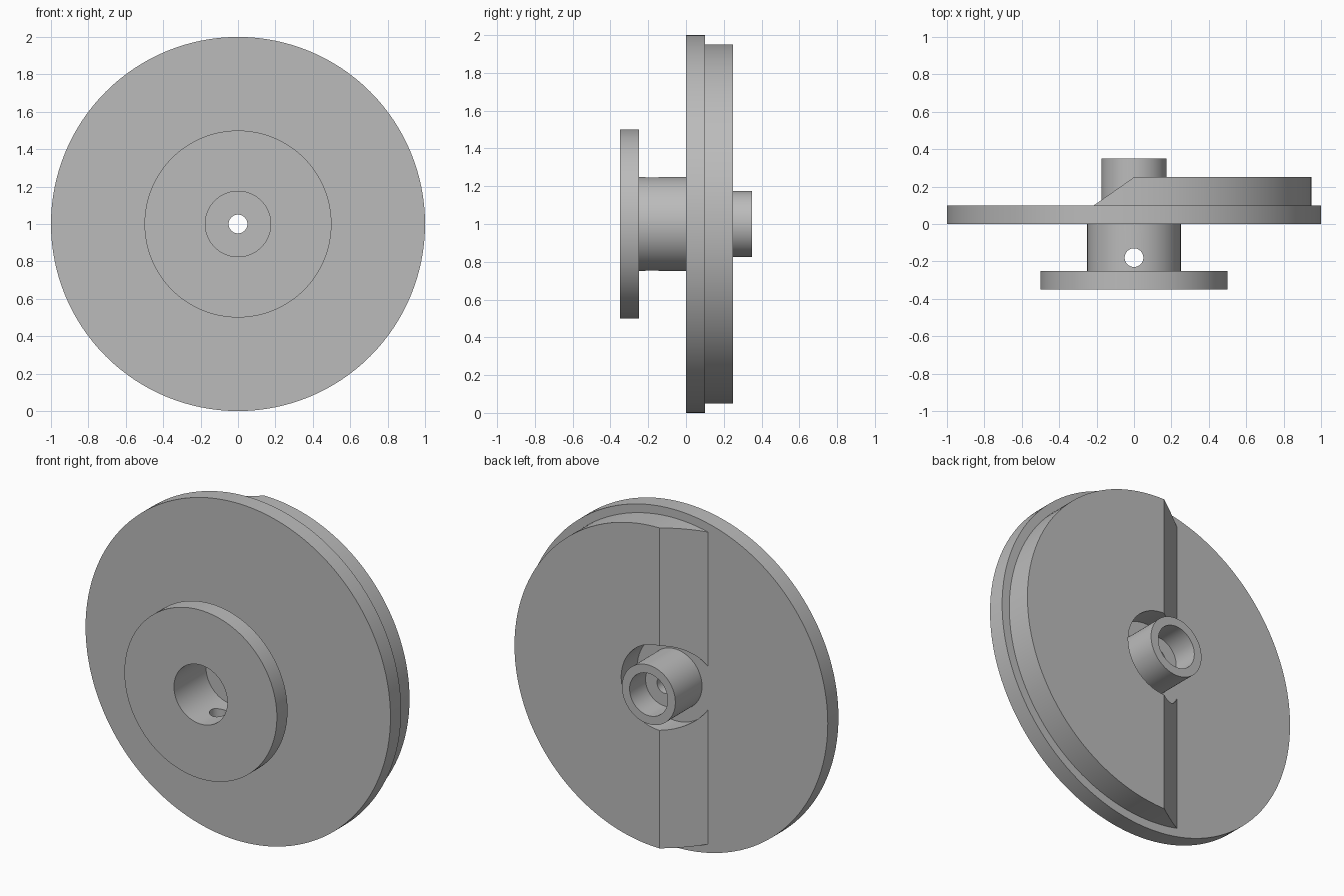
import bpy, bmesh, math
from mathutils import Matrix

old = bpy.data.objects.get("Cube")
if old:
    bpy.data.objects.remove(old, do_unlink=True)

SEGMENTS = 128
AXIS_Z = 1.0  # height of the wheel axis

grey = bpy.data.materials.new("plain grey")
grey.use_nodes = True
colour = (0.5, 0.5, 0.5, 1)
grey.diffuse_color = colour
grey.node_tree.nodes["Principled BSDF"].inputs["Base Color"].default_value = colour


def make_object(name, bm):
    bmesh.ops.recalc_face_normals(bm, faces=bm.faces)
    mesh = bpy.data.meshes.new(name)
    bm.to_mesh(mesh)
    bm.free()
    mesh.materials.append(grey)
    obj = bpy.data.objects.new(name, mesh)
    bpy.context.collection.objects.link(obj)
    return obj


def lathe(name, profile):
    """Turn a closed (radius, y) profile around the horizontal y axis."""
    bm = bmesh.new()
    rings = []
    for i in range(SEGMENTS):
        a = 2 * math.pi * i / SEGMENTS
        rings.append([bm.verts.new((r * math.sin(a), y, AXIS_Z + r * math.cos(a)))
                      for r, y in profile])
    n = len(profile)
    for i in range(SEGMENTS):
        a, b = rings[i], rings[(i + 1) % SEGMENTS]
        for j in range(n):
            k = (j + 1) % n
            bm.faces.new((a[j], a[k], b[k], b[j]))
    return make_object(name, bm)


def cut(target, cutter, operation):
    mod = target.modifiers.new("cut", "BOOLEAN")
    mod.object, mod.operation, mod.solver = cutter, operation, "EXACT"
    bpy.context.view_layer.objects.active = target
    bpy.ops.object.modifier_apply(modifier=mod.name)
    bpy.data.objects.remove(cutter, do_unlink=True)


# Wheel body: flange, hub, large disc and rear sleeve, with stepped bore
body = lathe("wheel_body", [
    (0.05, -0.05), (0.175, -0.05), (0.175, -0.35), (0.5, -0.35),
    (0.5, -0.25), (0.25, -0.25), (0.25, 0), (1, 0), (1, 0.1),
    (0.175, 0.1), (0.175, 0.35), (0.125, 0.35), (0.125, 0.2), (0.05, 0.2)])

# Cross pin hole through the hub
bm = bmesh.new()
bmesh.ops.create_cone(bm, cap_ends=True, segments=48, radius1=0.05, radius2=0.05,
                      depth=0.8, matrix=Matrix.Translation((0, -0.18, AXIS_Z)))
cut(body, make_object("pin_hole_cutter", bm), "DIFFERENCE")

# Raised half disc with a clearance pocket and a sloping front edge
ramp = lathe("ramped_half_disc",
             [(0.25, 0.1), (0.95, 0.1), (0.95, 0.25), (0.25, 0.25)])
bm = bmesh.new()
outline = [(-0.357, 0), (0.214, 0.4), (1.2, 0.4), (1.2, 0)]
face = bm.faces.new([bm.verts.new((x, y, -0.2)) for x, y in outline])
extruded = bmesh.ops.extrude_face_region(bm, geom=[face])["geom"]
bmesh.ops.translate(bm, vec=(0, 0, 2.4),
                    verts=[v for v in extruded if isinstance(v, bmesh.types.BMVert)])
cut(ramp, make_object("ramp_cutter", bm), "INTERSECT")

# Smooth round walls, crisp rims
for obj in (body, ramp):
    bpy.ops.object.select_all(action="DESELECT")
    obj.select_set(True)
    bpy.context.view_layer.objects.active = obj
    bpy.ops.object.shade_smooth_by_angle(angle=math.radians(30))
